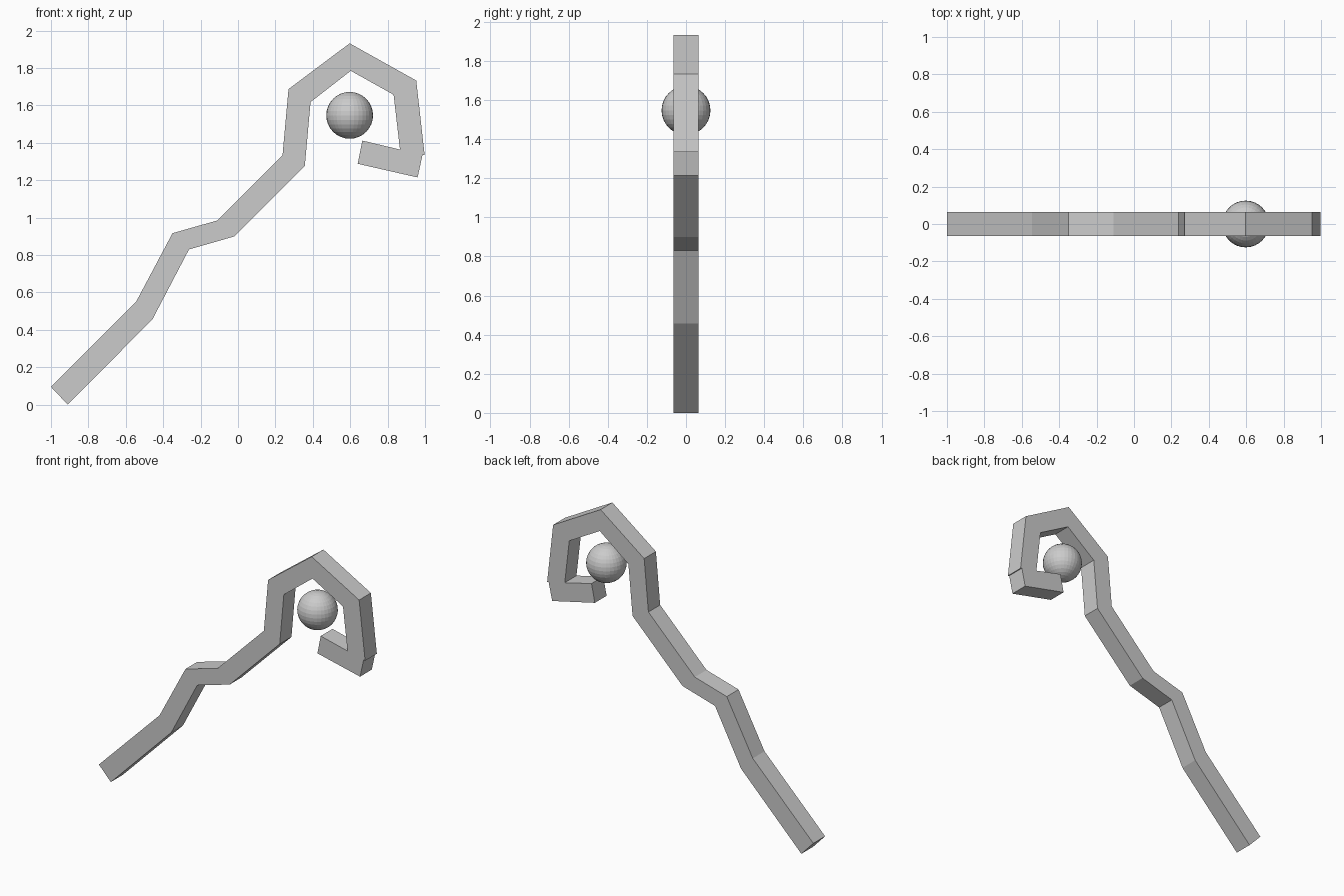
import bpy
import bmesh

if "Cube" in bpy.data.objects:
    bpy.data.objects.remove(bpy.data.objects["Cube"])

HALF_DEPTH = 0.063

# Outer edge of the bent staff, from foot to hook tip (x, z)
outer = [(-1.0, 0.095), (-0.545, 0.55), (-0.35, 0.917), (-0.11, 0.985),
         (0.238, 1.333), (0.27, 1.687), (0.597, 1.932), (0.953, 1.733),
         (0.998, 1.333), (0.987, 1.337), (0.96, 1.215), (0.64, 1.288)]
# Inner edge, from foot to hook tip
inner = [(-0.91, 0.0), (-0.457, 0.457), (-0.262, 0.83), (-0.018, 0.90),
         (0.357, 1.275), (0.388, 1.618), (0.603, 1.785), (0.832, 1.657),
         (0.866, 1.364), (0.665, 1.412)]

# Staff: closed profile extruded through its depth
bm = bmesh.new()
face = bm.faces.new([bm.verts.new((x, -HALF_DEPTH, z)) for x, z in outer + inner[::-1]])
result = bmesh.ops.extrude_face_region(bm, geom=[face], use_keep_orig=True)
moved = [g for g in result["geom"] if isinstance(g, bmesh.types.BMVert)]
bmesh.ops.translate(bm, verts=moved, vec=(0, 2 * HALF_DEPTH, 0))
bmesh.ops.recalc_face_normals(bm, faces=bm.faces)
mesh = bpy.data.meshes.new("staff")
bm.to_mesh(mesh)
bm.free()
bpy.context.collection.objects.link(bpy.data.objects.new("staff", mesh))

# Orb floating inside the hook
bpy.ops.mesh.primitive_uv_sphere_add(segments=32, ring_count=16, radius=0.125,
                                     location=(0.597, 0, 1.547))
bpy.context.object.name = "orb"
